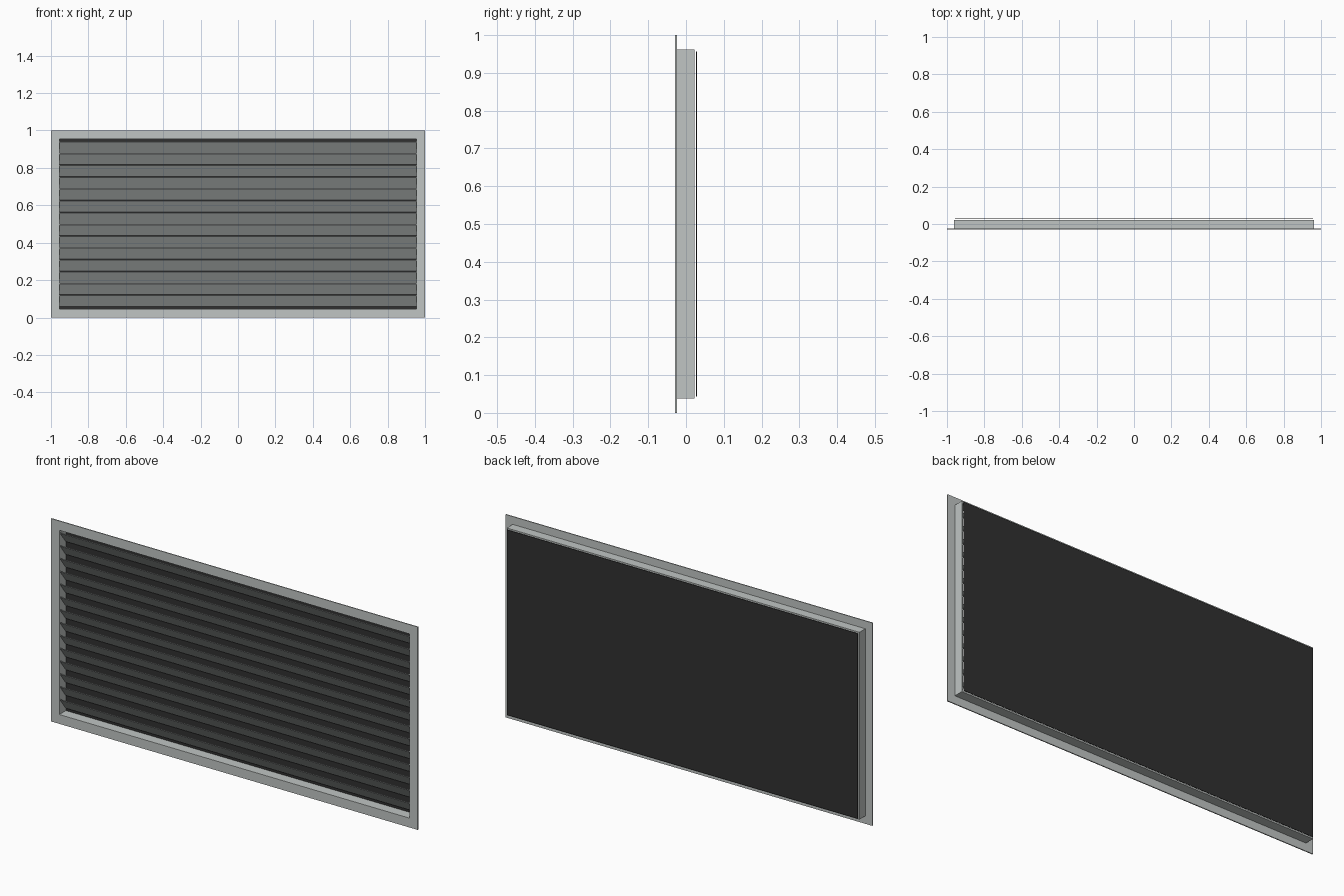
import bpy
import bmesh

cube = bpy.data.objects.get("Cube")
if cube:
    bpy.data.objects.remove(cube, do_unlink=True)


def make_material(name, rgb):
    mat = bpy.data.materials.new(name)
    mat.use_nodes = True
    color = (*rgb, 1)
    mat.diffuse_color = color
    mat.node_tree.nodes["Principled BSDF"].inputs["Base Color"].default_value = color
    return mat


def finish(name, bm, mat):
    bmesh.ops.recalc_face_normals(bm, faces=bm.faces)
    mesh = bpy.data.meshes.new(name)
    bm.to_mesh(mesh)
    bm.free()
    mesh.materials.append(mat)
    obj = bpy.data.objects.new(name, mesh)
    bpy.context.collection.objects.link(obj)
    return obj


WIDTH, HEIGHT = 2.0, 1.0


def rectangle(bm, margin, y):
    """Corner vertices of the panel outline, inset by a margin."""
    x = WIDTH / 2 - margin
    low, high = margin, HEIGHT - margin
    return [bm.verts.new((px, y, pz))
            for px, pz in ((-x, low), (x, low), (x, high), (-x, high))]


def ring(name, outer, inner, front, back, mat):
    """Rectangular hollow frame between two margins."""
    bm = bmesh.new()
    loops = [rectangle(bm, m, y) for m, y in
             ((outer, front), (inner, front), (inner, back), (outer, back))]
    for a, b in zip(loops, loops[1:] + loops[:1]):
        for i in range(4):
            j = (i + 1) % 4
            bm.faces.new((a[i], a[j], b[j], b[i]))
    return finish(name, bm, mat)


def prism(name, profile, half_width, mat):
    """Extrude a (y, z) profile across the width."""
    bm = bmesh.new()
    face = bm.faces.new([bm.verts.new((-half_width, y, z)) for y, z in profile])
    ext = bmesh.ops.extrude_face_region(bm, geom=[face])
    verts = [v for v in ext["geom"] if isinstance(v, bmesh.types.BMVert)]
    bmesh.ops.translate(bm, verts=verts, vec=(2 * half_width, 0, 0))
    return finish(name, bm, mat)


metal = make_material("light_grey_metal", (0.53, 0.56, 0.55))
dark = make_material("dark_backing", (0.03, 0.03, 0.03))

# Front flange and the duct collar behind it
FLANGE_BACK = -0.0235
ring("front_flange", 0, 0.046, -0.0285, FLANGE_BACK, metal)
ring("duct_collar", 0.0385, 0.046, FLANGE_BACK, 0.0225, metal)

# Dark backing sheet closing the duct
bm = bmesh.new()
front, back = rectangle(bm, 0.0435, 0.0265), rectangle(bm, 0.0435, 0.0285)
bm.faces.new(front)
bm.faces.new(back)
for i in range(4):
    j = (i + 1) % 4
    bm.faces.new((front[i], front[j], back[j], back[i]))
finish("backing_sheet", bm, dark)

# Slanted slats, high at the front and low at the back
COUNT, PITCH, DROP, THICK = 14, 0.0632, 0.0615, 0.004
for n in range(COUNT):
    top = 0.942 - n * PITCH
    bottom = top - DROP
    prism(f"slat_{n + 1}",
          [(-0.024, top), (-0.024, top - THICK),
           (0.02, bottom), (0.02, bottom + THICK)],
          WIDTH / 2 - 0.046, metal)
